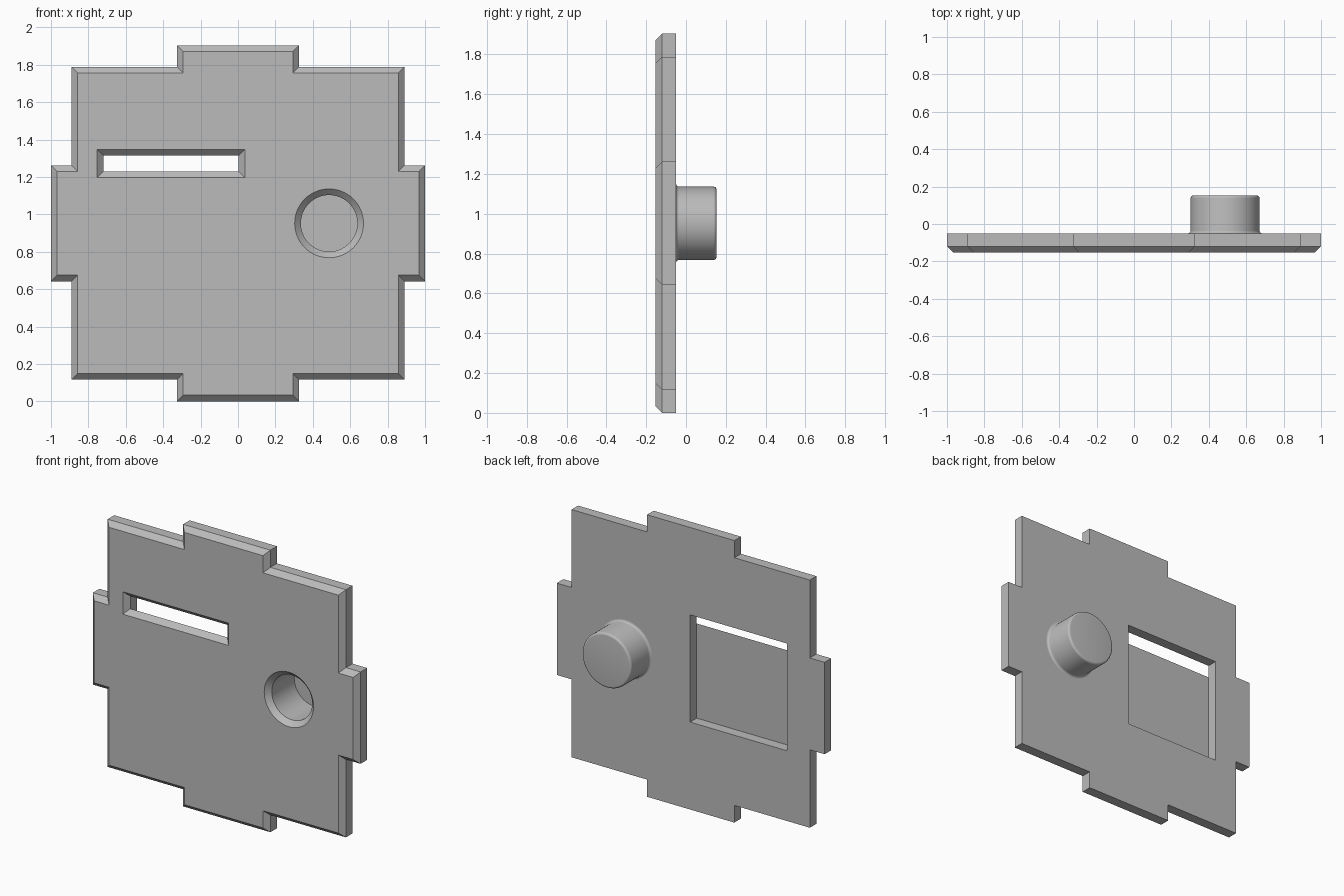
import bpy
import bmesh
from math import cos, sin, pi

cube = bpy.data.objects.get("Cube")
if cube:
    bpy.data.objects.remove(cube, do_unlink=True)

FRONT, STEP, BACK, END = -0.153, -0.12, -0.05, 0.153   # depth levels along y
BEVEL = 0.033
MID_Z = 0.952
BOSS_X, BOSS_R, BORE_R, FILLET = 0.487, 0.184, 0.151, 0.015
SEGMENTS = 64

grey = bpy.data.materials.new("plain grey")
grey.use_nodes = True
colour = (0.5, 0.5, 0.5, 1)
grey.diffuse_color = colour
grey.node_tree.nodes["Principled BSDF"].inputs["Base Color"].default_value = colour


def ring(bm, points, y):
    """Closed loop of edges through (x, z) points at depth y."""
    verts = [bm.verts.new((x, y, z)) for x, z in points]
    for a, b in zip(verts, verts[1:] + verts[:1]):
        bm.edges.new((a, b))
    return verts


def bridge(bm, a, b):
    n = len(a)
    return [bm.faces.new((a[i], a[(i + 1) % n], b[(i + 1) % n], b[i])) for i in range(n)]


def fill(bm, *rings):
    """Flat face bounded by the first ring, with the others as holes."""
    edges = [bm.edges.get((a, b)) for r in rings for a, b in zip(r, r[1:] + r[:1])]
    bmesh.ops.triangle_fill(bm, edges=edges, use_beauty=True)


def rect(x0, x1, z0, z1):
    return [(x0, z0), (x1, z0), (x1, z1), (x0, z1)]


def circle(radius):
    angles = [2 * pi * i / SEGMENTS for i in range(SEGMENTS)]
    return [(BOSS_X + radius * cos(a), MID_Z + radius * sin(a)) for a in angles]


def outline(inset):
    """Square panel with a tab on each side, shrunk by inset."""
    tab_w, body_w, end_w = 0.326 - inset, 0.89 - inset, 1 - inset
    tab_h, body_h, end_h = 0.31 - inset, 0.836 - inset, MID_Z - inset
    quarter = [(end_w, tab_h), (body_w, tab_h), (body_w, body_h),
               (tab_w, body_h), (tab_w, end_h)]
    half = quarter + [(-x, z) for x, z in reversed(quarter)]
    return [(x, z + MID_Z) for x, z in half + [(-x, -z) for x, z in half]]


def finish(bm, name, hidden):
    bmesh.ops.recalc_face_normals(bm, faces=bm.faces[:])
    bmesh.ops.delete(bm, geom=hidden, context="FACES")
    mesh = bpy.data.meshes.new(name)
    bm.to_mesh(mesh)
    bm.free()
    mesh.materials.append(grey)
    obj = bpy.data.objects.new(name, mesh)
    bpy.context.collection.objects.link(obj)
    return obj


# Panel: bevelled outline, slot in front, square pocket behind
bm = bmesh.new()
face_edge = ring(bm, outline(BEVEL), FRONT)
bevel_edge = ring(bm, outline(0), STEP)
back_edge = ring(bm, outline(0), BACK)
bridge(bm, face_edge, bevel_edge)
bridge(bm, bevel_edge, back_edge)

x0, x1, low, sill, top = -0.72, 0.004, 0.59, 1.229, 1.314
slot_front = ring(bm, rect(x0 - BEVEL, x1 + BEVEL, sill - BEVEL, top + BEVEL), FRONT)
slot_back = ring(bm, rect(x0, x1, sill, top), STEP)
bridge(bm, slot_front, slot_back)

pocket = [(x0, low), (x1, low), (x1, sill), (x1, top), (x0, top), (x0, sill)]
pocket_floor = ring(bm, pocket, STEP)
pocket_rim = ring(bm, pocket, BACK)
bridge(bm, pocket_floor, pocket_rim)
bm.faces.new([pocket_floor[i] for i in (0, 1, 2, 5)])

hole_front = ring(bm, circle(BOSS_R), FRONT)
hole_back = ring(bm, circle(BOSS_R + FILLET), BACK)
hidden = bridge(bm, hole_front, hole_back)
fill(bm, face_edge, slot_front, hole_front)
fill(bm, back_edge, pocket_rim, hole_back)
bmesh.ops.remove_doubles(bm, verts=bm.verts[:], dist=0.0001)
finish(bm, "panel", hidden)

# Hollow round boss: blind bore in front, filleted cup behind
arc = [pi / 2 * i / 5 for i in range(6)]
profile = [(BORE_R, END - BEVEL), (BORE_R, STEP), (BOSS_R, FRONT)]
profile += [(BOSS_R + FILLET * (1 - sin(a)), BACK + FILLET * (1 - cos(a))) for a in arc]
profile += [(BOSS_R - FILLET * (1 - cos(a)), END - FILLET * (1 - sin(a))) for a in arc]
bm = bmesh.new()
loops = [ring(bm, circle(r), y) for r, y in profile]
strips = [bridge(bm, a, b) for a, b in zip(loops, loops[1:])]
bm.faces.new(loops[0])
bm.faces.new(loops[-1])
boss = finish(bm, "round_boss", strips[2])

bpy.ops.object.select_all(action="DESELECT")
boss.select_set(True)
bpy.context.view_layer.objects.active = boss
bpy.ops.object.shade_smooth_by_angle(angle=pi / 6)
